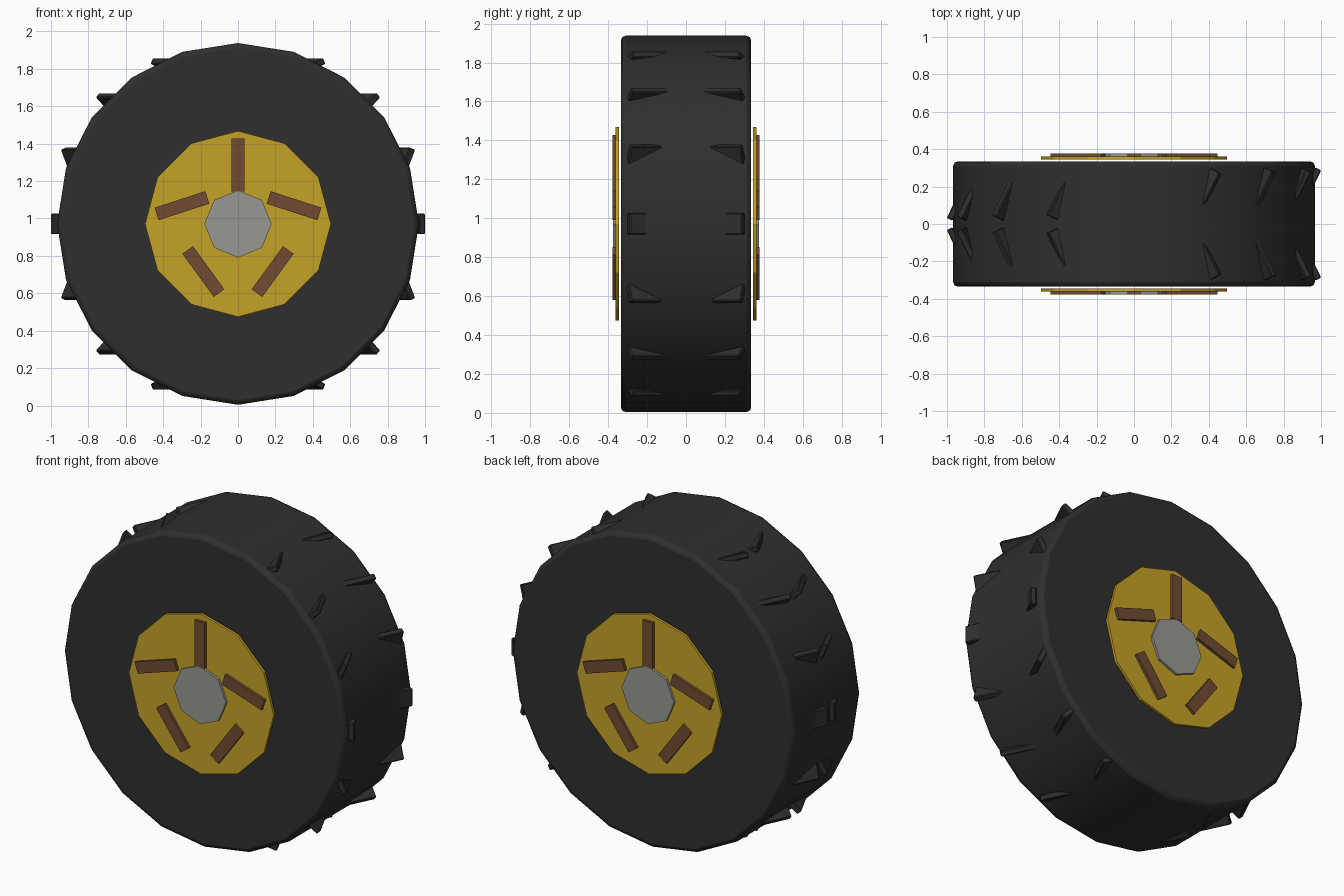
import bpy, bmesh, math
from mathutils import Matrix, Vector

if "Cube" in bpy.data.objects:
    bpy.data.objects.remove(bpy.data.objects["Cube"])

CZ = 0.971  # axle height


def material(name, rgb):
    m = bpy.data.materials.new(name)
    m.diffuse_color = (*rgb, 1)
    m.use_nodes = True
    m.node_tree.nodes["Principled BSDF"].inputs["Base Color"].default_value = m.diffuse_color
    return m


RUBBER = material("black rubber", (0.028, 0.028, 0.028))
GOLD = material("gold", (0.56, 0.36, 0.02))
BROWN = material("brown", (0.16, 0.07, 0.032))
GREY = material("grey metal", (0.31, 0.31, 0.29))


def finish(bm, name, mat, bevel=0, segments=1, smooth=False):
    me = bpy.data.meshes.new(name)
    bm.to_mesh(me)
    bm.free()
    me.materials.append(mat)
    ob = bpy.data.objects.new(name, me)
    bpy.context.collection.objects.link(ob)
    if bevel:
        b = ob.modifiers.new("bevel", 'BEVEL')
        b.width, b.segments = bevel, segments
        b.limit_method, b.angle_limit = 'ANGLE', math.radians(40)
    if smooth:
        bpy.ops.object.select_all(action='DESELECT')
        bpy.context.view_layer.objects.active = ob
        ob.select_set(True)
        bpy.ops.object.shade_smooth_by_angle(angle=math.radians(30))
    return ob


def disc(name, mat, radius, sides, y0, y1, **kw):
    bm = bmesh.new()
    bmesh.ops.create_cone(
        bm, cap_ends=True, segments=sides, radius1=radius, radius2=radius, depth=y1 - y0,
        matrix=Matrix.Translation((0, (y0 + y1) / 2, CZ)) @ Matrix.Rotation(math.pi / 2, 4, 'X'))
    return finish(bm, name, mat, **kw)


def box(bm, centre, size, roll, yaw=0):
    m = (Matrix.Translation(centre) @ Matrix.Rotation(yaw, 4, 'Z')
         @ Matrix.Rotation(roll, 4, 'Y') @ Matrix.Diagonal((*size, 1)))
    bmesh.ops.create_cube(bm, size=1, matrix=m)


# Tyre: 20-sided drum with bevelled rims
disc("tyre", RUBBER, 0.967, 20, -0.335, 0.335, bevel=0.025, segments=2, smooth=True)

for side, label in ((-1, "front"), (1, "back")):
    # Tread lugs: slanted blocks, partly sunk in the tyre
    bm = bmesh.new()
    for i in range(16):
        a = i * math.tau / 16
        box(bm, Vector((0.92 * math.cos(a), side * 0.16, CZ + 0.92 * math.sin(a))),
            (0.035, 0.30, 0.11), a, -side * 0.45)
    finish(bm, label + "_tread_lugs", RUBBER, bevel=0.005)

    # Wheel plate and hub cap
    y = sorted((side * 0.345, side * 0.361))
    disc(label + "_wheel_plate", GOLD, 0.497, 12, *y)
    y = sorted((side * 0.355, side * 0.376))
    disc(label + "_hub_cap", GREY, 0.18, 8, *y)

    # Five spokes, each turned against its place on the ring
    bm = bmesh.new()
    for i in range(5):
        a = i * math.tau / 5
        box(bm, Vector((0.315 * math.sin(a), side * 0.3665, CZ + 0.315 * math.cos(a))),
            (0.07, 0.023, 0.285), -a)
    finish(bm, label + "_spokes", BROWN)
